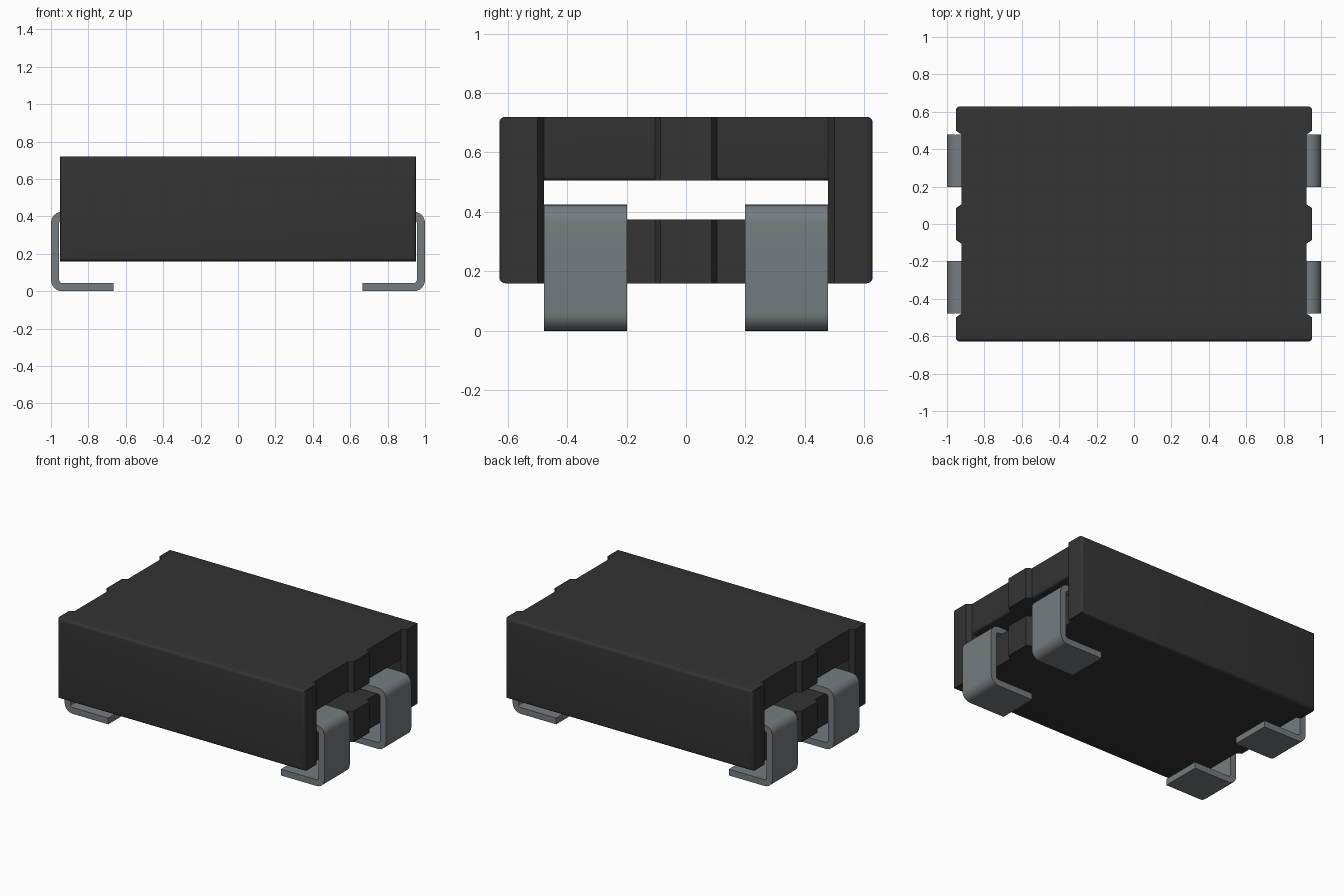
import bpy, bmesh, math
from mathutils import Vector

if "Cube" in bpy.data.objects:
    bpy.data.objects.remove(bpy.data.objects["Cube"])


def material(name, rgb):
    m = bpy.data.materials.new(name)
    m.use_nodes = True
    color = (*rgb, 1)
    m.diffuse_color = color
    m.node_tree.nodes["Principled BSDF"].inputs["Base Color"].default_value = color
    return m


def prism(name, points, offset, mat, bevel_test=None, bevel=0.0):
    """Extrude a closed 3D outline by an offset vector, optionally rounding chosen edges."""
    bm = bmesh.new()
    face = bm.faces.new([bm.verts.new(p) for p in points])
    new = bmesh.ops.extrude_face_region(bm, geom=[face])["geom"]
    bmesh.ops.translate(bm, vec=Vector(offset),
                        verts=[v for v in new if isinstance(v, bmesh.types.BMVert)])
    bmesh.ops.recalc_face_normals(bm, faces=bm.faces)
    if bevel_test:
        edges = [e for e in bm.edges if bevel_test(e.verts[0].co, e.verts[1].co)]
        bmesh.ops.bevel(bm, geom=edges, offset=bevel, segments=4,
                        profile=0.5, affect='EDGES')
    mesh = bpy.data.meshes.new(name)
    bm.to_mesh(mesh)
    bm.free()
    obj = bpy.data.objects.new(name, mesh)
    bpy.context.collection.objects.link(obj)
    mesh.materials.append(mat)
    return obj


def smooth(obj):
    bpy.ops.object.select_all(action='DESELECT')
    obj.select_set(True)
    bpy.context.view_layer.objects.active = obj
    bpy.ops.object.shade_smooth_by_angle(angle=math.radians(32))


def arc(cx, cz, r, start, end, steps=6):
    angles = [math.radians(start + (end - start) * i / steps) for i in range(steps + 1)]
    return [(cx + r * math.cos(a), cz + r * math.sin(a)) for a in angles]


def cut(target, cutter):
    cutter.hide_render = True
    cutter.hide_viewport = True
    mod = target.modifiers.new(cutter.name, 'BOOLEAN')
    mod.operation = 'DIFFERENCE'
    mod.solver = 'EXACT'
    mod.object = cutter


black = material("matte black plastic", (0.033, 0.033, 0.033))
metal = material("grey metal", (0.18, 0.20, 0.215))

# Housing: plan outline with two chamfered recesses at each end
BOTTOM, TOP, HALF_Y, END, RECESS = 0.16, 0.72, 0.628, 0.953, 0.922
right_end = [(END, -HALF_Y), (END, -0.5), (RECESS, -0.478), (RECESS, -0.105), (END, -0.085)]
right_end += [(x, -y) for x, y in reversed(right_end)]
outline = right_end + [(-x, -y) for x, y in right_end]


def outer_edge(a, b):
    # long edges and upright corners on the front and back walls
    on_wall = abs(abs(a.y) - HALF_Y) < 0.001 and abs(a.y - b.y) < 0.001
    return on_wall


housing = prism("housing", [(x, y, BOTTOM) for x, y in outline], (0, 0, TOP - BOTTOM),
                black, outer_edge, 0.02)

# Slot running through the housing from end to end
slot = prism("slot_cutter",
             [(-1.1, y, z) for y, z in ((-0.478, 0.375), (0.478, 0.375),
                                        (0.478, 0.505), (-0.478, 0.505))],
             (2.2, 0, 0), black)
cut(housing, slot)

# Rounded lower lip of the upper recesses
for side, sx in (("left", 1), ("right", -1)):
    for place, y0 in (("front", -0.478), ("back", 0.105)):
        lip = [(0.907, 0.495), (0.907, 0.505)] + arc(0.907, 0.52, 0.015, -67, 0, 3)
        lip += [(0.94, 0.52), (0.94, 0.495)]
        cutter = prism(f"{place}_{side}_lip_cutter", [(sx * x, y0, z) for x, z in lip],
                       (0, 0.373, 0), black)
        cut(housing, cutter)

bpy.context.view_layer.update()
baked = bpy.data.meshes.new_from_object(
    housing.evaluated_get(bpy.context.evaluated_depsgraph_get()))
housing.modifiers.clear()
housing.data = baked
smooth(housing)

# Bent leads: foot, upright and an arm that enters the slot
THICK, RADIUS, HEIGHT, TOE = 0.044, 0.06, 0.425, 0.665
low, high, bend_x = RADIUS, HEIGHT - RADIUS, 1 - RADIUS
profile = [(TOE, 0)] + arc(bend_x, low, RADIUS, -90, 0) + arc(bend_x, high, RADIUS, 0, 90)
profile += [(TOE, HEIGHT), (TOE, HEIGHT - THICK)]
profile += arc(bend_x, high, RADIUS - THICK, 90, 0) + arc(bend_x, low, RADIUS - THICK, 0, -90)
profile += [(TOE, THICK)]

for side, sx in (("left", 1), ("right", -1)):
    for place, y0 in (("front", -0.478), ("back", 0.198)):
        smooth(prism(f"{place}_{side}_lead", [(sx * x, y0, z) for x, z in profile],
                     (0, 0.28, 0), metal))
